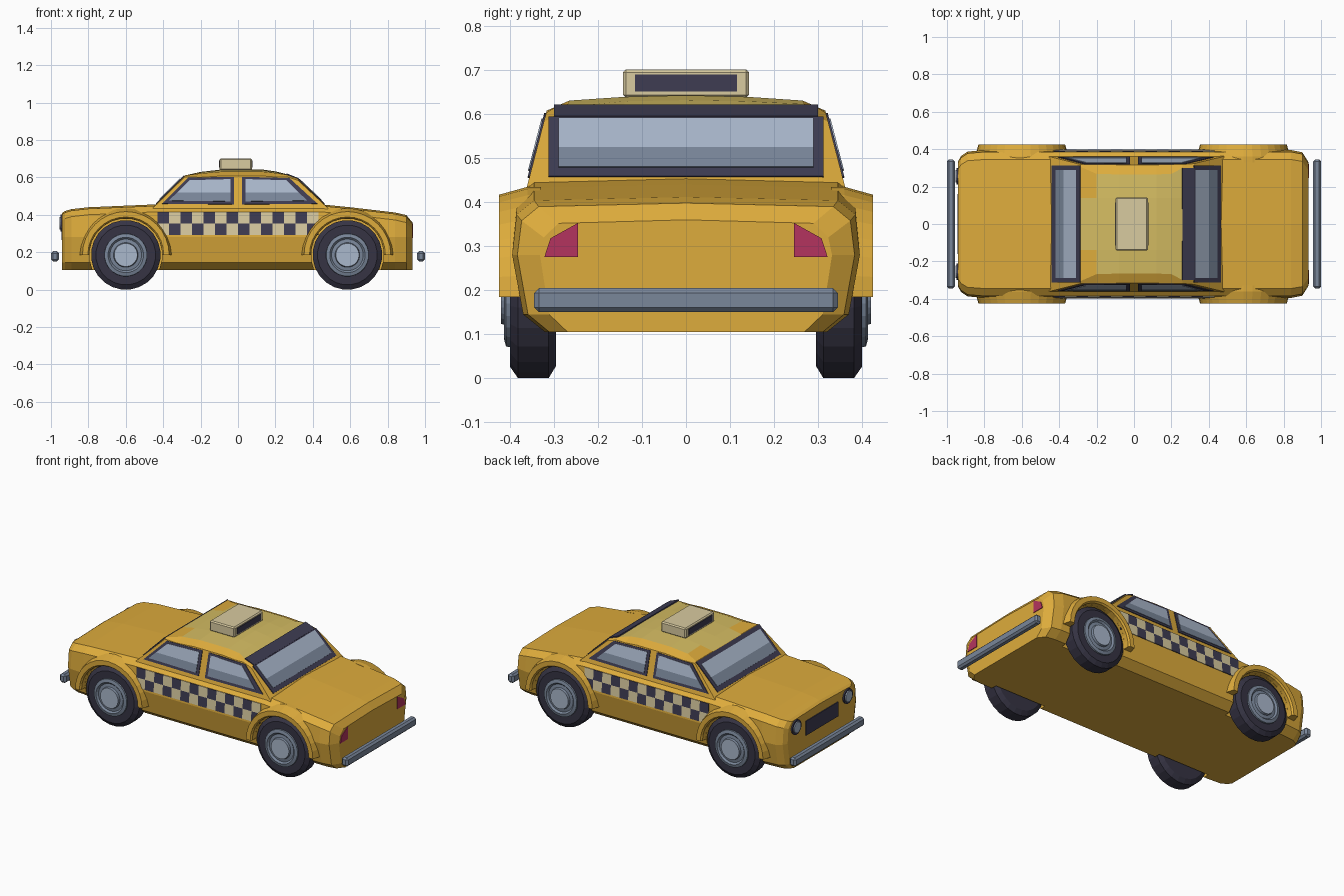
import bpy, bmesh, math
from mathutils import Vector

if "Cube" in bpy.data.objects:
    bpy.data.objects.remove(bpy.data.objects["Cube"])


def paint(name, r, g, b):
    m = bpy.data.materials.new(name)
    lin = [((c / 255 + 0.055) / 1.055) ** 2.4 for c in (r, g, b)]
    m.diffuse_color = (*lin, 1)
    m.use_nodes = True
    m.node_tree.nodes["Principled BSDF"].inputs["Base Color"].default_value = m.diffuse_color
    return m


YELLOW = paint("taxi yellow", 222, 172, 60)
ROOF = paint("pale yellow", 212, 188, 98)
CREAM = paint("cream", 217, 203, 160)
DARK = paint("dark navy", 62, 60, 82)
TYRE = paint("tyre black", 54, 52, 68)
GLASS = paint("light glass", 170, 184, 204)
SLATE = paint("slate grey", 122, 135, 154)
RED = paint("tail red", 180, 52, 94)


def make(name, verts, faces, mats, rule=None):
    me = bpy.data.meshes.new(name)
    me.from_pydata([tuple(v) for v in verts], [], faces)
    bm = bmesh.new()
    bm.from_mesh(me)
    bmesh.ops.remove_doubles(bm, verts=bm.verts, dist=1e-5)
    bmesh.ops.recalc_face_normals(bm, faces=bm.faces)
    if rule:
        for f in bm.faces:
            f.material_index = rule(f.calc_center_median())
    bm.to_mesh(me)
    bm.free()
    for m in mats:
        me.materials.append(m)
    ob = bpy.data.objects.new(name, me)
    bpy.context.collection.objects.link(ob)
    return ob


def loft(name, rings, mats, rule=None):
    n = len(rings[0])
    faces = [(i * n + j, i * n + (j + 1) % n, (i + 1) * n + (j + 1) % n, (i + 1) * n + j)
             for i in range(len(rings) - 1) for j in range(n)]
    faces += [tuple(range(n)), tuple(range((len(rings) - 1) * n, len(rings) * n))]
    return make(name, [v for r in rings for v in r], faces, mats, rule)


def lathe(name, profile, centre, axis, mats, rule=None, n=24):
    rings = []
    for r, d in profile:
        ring = []
        for k in range(n):
            a = 2 * math.pi * (k + 0.5) / n
            c, s = r * math.cos(a), r * math.sin(a)
            ring.append(Vector(centre) + (Vector((c, d, s)) if axis == 'Y' else Vector((d, c, s))))
        rings.append(ring)
    return loft(name, rings, mats, rule)


def plates(name, polys, normal, thick, mat):
    verts, faces = [], []
    off = Vector(normal).normalized()
    for p in polys:
        b, n = len(verts), len(p)
        verts += [Vector(v) - off * 0.002 for v in p] + [Vector(v) + off * thick for v in p]
        faces += [tuple(range(b, b + n)), tuple(range(b + n, b + 2 * n))]
        faces += [(b + j, b + (j + 1) % n, b + n + (j + 1) % n, b + n + j) for j in range(n)]
    return make(name, verts, faces, [mat])


def pane(name, quad, normal, t=0.4):
    # two-tone glass: quad is bottom, top, top, bottom
    a, b, c, d = [Vector(v) for v in quad]
    m, k = a.lerp(b, t), d.lerp(c, t)
    plates(name + "_upper", [(m, b, c, k)], normal, 0.007, GLASS)
    plates(name + "_lower", [(a, m, k, d)], normal, 0.007, SLATE)


def box(name, x0, x1, y, z0, z1, bevel, mat):
    ring = lambda x: [(x, -y, z0), (x, y, z0), (x, y, z1), (x, -y, z1)]
    ob = loft(name, [ring(x0), ring(x1)], [mat])
    mod = ob.modifiers.new("bevel", 'BEVEL')
    mod.width, mod.segments = bevel, 1
    return ob


def mirror_ring(x, half):
    # half runs from the bottom to the top on +y
    return [(x, y, z) for y, z in half] + [(x, -y, z) for y, z in reversed(half) if y > 0]


# lower body: x, width factor, top height
rings = []
for x, k, zt in [(-.94, .85, .41), (-.925, .92, .42), (-.89, .98, .43), (-.80, 1, .44), (-.45, 1, .455),
                 (.45, 1, .455), (.60, 1, .44), (.84, 1, .412), (.90, .97, .398), (.932, .84, .36)]:
    rings.append(mirror_ring(x, [(.32 * k, .105), (.37 * k, .145), (.395 * k, .28),
                                 (.385 * k, zt - .04), (.345 * k, zt - .008), (0, zt)]))
body = loft("body", rings, [YELLOW])

# wheels, wheel wells and flared arches
WHEELS = [("front", -.60), ("rear", .585)]
for end, wx in WHEELS:
    for side, s in (("right", -1), ("left", 1)):
        tag = f"{end}_{side}"
        cutter = lathe("well_cutter", [(.195, .285 * s), (.195, .5 * s)], (wx, 0, .185), 'Y', [YELLOW])
        cutter.hide_render = True
        mod = body.modifiers.new("well", 'BOOLEAN')
        mod.operation, mod.solver, mod.object = 'DIFFERENCE', 'EXACT', cutter
        bpy.context.view_layer.objects.active = body
        bpy.ops.object.modifier_apply(modifier=mod.name)
        bpy.data.objects.remove(cutter)

        lathe("tyre_" + tag, [(.11, .295 * s), (.158, .295 * s), (.186, .312 * s), (.186, .382 * s),
                              (.160, .40 * s), (.112, .40 * s)], (wx, 0, .185), 'Y', [TYRE])
        lathe("hub_" + tag, [(.116, .39 * s), (.114, .409 * s), (.095, .414 * s), (.085, .404 * s),
                             (.066, .407 * s), (.062, .42 * s)], (wx, 0, .185), 'Y', [SLATE, GLASS],
              lambda c, wx=wx: int(math.hypot(c.x - wx, c.z - .185) < .01 and abs(c.y) > .41))
        arch = []
        for i in range(17):
            a = math.pi * i / 16
            arch.append([(wx + r * math.cos(a), y * s, .185 + r * math.sin(a))
                         for r, y in [(.195, .33), (.195, .415), (.203, .425), (.232, .425), (.25, .36), (.25, .33)]])
        loft("arch_" + tag, arch, [YELLOW])

# cabin: sides lean inward
side_y = lambda z: .355 - (z - .46) * .26
rings = []
for x, zt, ym, dm, ds in [(-.455, .44, .31, 0, .004), (-.285, .61, .305, 0, .008), (-.20, .629, .268, .008, .029),
                          (-.08, .643, .265, .012, .035), (.12, .643, .265, .012, .035), (.20, .632, .268, .009, .03),
                          (.26, .617, .30, .003, .014), (.32, .592, .30, 0, .008), (.48, .44, .31, 0, .004)]:
    rings.append(mirror_ring(x, [(side_y(.43), .43), (side_y(zt - ds), zt - ds), (ym, zt - dm),
                                 (.14, zt - dm * .3), (0, zt)]))


def roof_rule(c):
    if c.z < .61 or abs(c.y) > .27:
        return 0
    return int(-.2 < c.x < .25 or (c.x < -.2 and abs(c.y) < .14))


loft("cabin", rings, [YELLOW, ROOF], roof_rule)


# windscreen and rear window: dark surround with glass over it
def across(x0, z0, x1, z1, w):
    return [(x0, -w, z0), (x1, -w, z1), (x1, w, z1), (x0, w, z0)]


nf = (-1, 0, 1)
plates("windscreen_frame", [across(-.437, .458, -.287, .608, .312)], nf, .004, DARK)
pane("windscreen", across(-.416, .479, -.306, .589, .29), nf)
nr = (.152, 0, .16)
plates("rear_window_frame", [across(.462, .457, .32, .592, .312)], nr, .004, DARK)
plates("rear_window_top_frame", [across(.322, .591, .258, .617, .30)], (.38, 0, .92), .005, DARK)
pane("rear_window", across(.442, .476, .325, .587, .29), nr)

# side windows: bottom outer, top outer, top inner, bottom inner (x, z)
FRAMES = [[(-.405, .458), (-.268, .597), (-.022, .602), (-.022, .455)],
          [(.425, .458), (.275, .595), (.022, .602), (.022, .455)]]
PANES = [[(-.37, .474), (-.258, .583), (-.04, .589), (-.04, .470)],
         [(.37, .474), (.258, .583), (.04, .589), (.04, .470)]]
for side, s in (("right", -1), ("left", 1)):
    on_cabin = lambda poly: [(x, s * side_y(z), z) for x, z in poly]
    n = (0, s, .26)
    for label, frame, glass in zip(("front", "rear"), FRAMES, PANES):
        plates(f"{label}_{side}_window_frame", [on_cabin(frame)], n, .004, DARK)
        pane(f"{label}_{side}_window", on_cabin(glass), n)

    # checker band along the doors
    on_door = lambda x0, x1, z0, z1: [(x, s * (.395 - (z - .28) * .074), z)
                                      for x, z in ((x0, z0), (x1, z0), (x1, z1), (x0, z1))]
    cells = ([], [])
    w = .86 / 14
    for i in range(14):
        for row in range(2):
            z0 = .292 + row * .061
            cells[(i + row) % 2].append(on_door(-.43 + i * w, -.43 + (i + 1) * w, z0, z0 + .061))
    plates(f"{side}_checks_cream", cells[0], (0, s, .074), .004, CREAM)
    plates(f"{side}_checks_dark", cells[1], (0, s, .074), .004, DARK)

    # tail light and headlight
    plates(f"{side}_tail_light", [[(.932, s * y, z) for y, z in
                                   ((.322, .275), (.245, .275), (.245, .353), (.308, .318))]],
           (1, 0, 0), .004, RED)
    lathe(f"{side}_headlight_ring", [(.046, .01), (.046, -.008), (.036, -.008)],
          (-.94, s * .255, .355), 'X', [DARK], n=16)
    lathe(f"{side}_headlight", [(.036, 0), (.034, -.014)], (-.94, s * .255, .355), 'X', [GLASS], n=16)

# grille
plates("grille", [[(-.94, y, z) for y, z in ((-.16, .265), (.16, .265), (.16, .355), (-.16, .355))]],
       (-1, 0, 0), .005, DARK)

# bumpers
box("front_bumper", -1.0, -.957, .345, .15, .205, .011, SLATE)
box("rear_bumper", .957, 1.0, .345, .15, .205, .011, SLATE)

# roof sign with dark end panels
box("roof_sign", -.098, .075, .143, .637, .702, .007, CREAM)
for label, x, d in (("front", -.098, -1), ("rear", .075, 1)):
    plates(f"{label}_sign_panel", [[(x, y, z) for y, z in ((-.116, .652), (.116, .652), (.116, .69), (-.116, .69))]],
           (d, 0, 0), .003, DARK)
